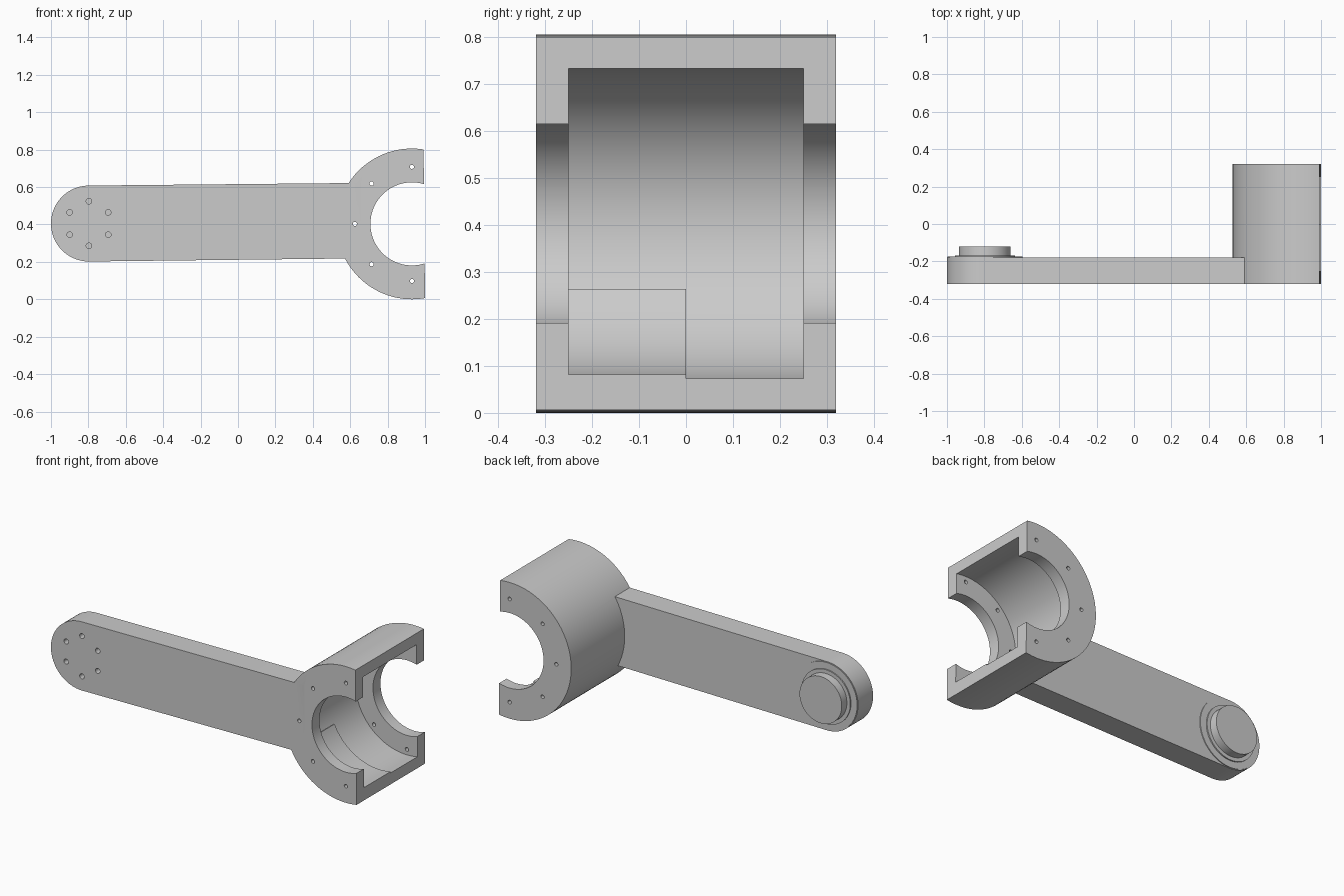
import bpy, bmesh
from math import sin, cos, pi, radians
from mathutils import Matrix, Vector

cube = bpy.data.objects.get("Cube")
if cube:
    bpy.data.objects.remove(cube, do_unlink=True)

grey = bpy.data.materials.new("light_grey_metal")
grey.use_nodes = True
grey.diffuse_color = (0.6, 0.6, 0.6, 1)
grey.node_tree.nodes["Principled BSDF"].inputs["Base Color"].default_value = (0.6, 0.6, 0.6, 1)

HUB = (0.93, 0.403)      # clamp housing axis (x, z)
PIVOT = (-0.797, 0.405)  # rounded arm end axis (x, z)
TILT = radians(0.6)      # slight slope of the whole arm
FRONT, BACK = -0.32, 0.32


def arc(centre, radius, start, end, steps):
    return [(centre[0] + radius * cos(radians(start + (end - start) * i / steps)),
             centre[1] + radius * sin(radians(start + (end - start) * i / steps)))
            for i in range(steps + 1)]


def prism(name, outline, y0, y1):
    """Extrude an (x, z) outline along y."""
    bm = bmesh.new()
    face = bm.faces.new([bm.verts.new((x, y0, z)) for x, z in outline])
    new = bmesh.ops.extrude_face_region(bm, geom=[face])["geom"]
    bmesh.ops.translate(bm, vec=(0, y1 - y0, 0),
                        verts=[v for v in new if isinstance(v, bmesh.types.BMVert)])
    bmesh.ops.recalc_face_normals(bm, faces=bm.faces)
    mesh = bpy.data.meshes.new(name)
    bm.to_mesh(mesh)
    bm.free()
    mesh.materials.append(grey)
    obj = bpy.data.objects.new(name, mesh)
    bpy.context.collection.objects.link(obj)
    return obj


def disc(name, centre, radius, y0, y1, sides=96):
    return prism(name, arc(centre, radius, 0, 360, sides)[:-1], y0, y1)


def combine(target, tool, operation):
    """Apply a boolean and discard the tool."""
    mod = target.modifiers.new("boolean", "BOOLEAN")
    mod.operation, mod.solver, mod.object = operation, "EXACT", tool
    bpy.context.view_layer.objects.active = target
    bpy.ops.object.modifier_apply(modifier=mod.name)
    bpy.data.objects.remove(tool, do_unlink=True)


def on_circle(centre, radius, degrees):
    return (centre[0] + radius * cos(radians(degrees)),
            centre[1] + radius * sin(radians(degrees)))


# Flat arm with one rounded end, joined to the round housing
outline = arc(PIVOT, 0.203, 90, 270, 48) + [(0.66, 0.219), (0.66, 0.622)]
body = prism("arm_and_housing", outline, FRONT, -0.18)
combine(body, disc("housing", HUB, 0.403, FRONT, BACK), "UNION")

# Bearing cavity and the smaller openings through both end walls
combine(body, disc("cavity", HUB, 0.337, -0.25, 0.25), "DIFFERENCE")
combine(body, disc("opening", HUB, 0.222, -0.4, 0.4), "DIFFERENCE")


def split_cut(target):
    """Slice off the open side of the housing along the sloped split plane."""
    side = [(1.0, -0.02), (1.6, -0.02), (1.6, 0.9), (0.992, 0.82)]
    combine(target, prism("split", side, -0.6, 0.6), "DIFFERENCE")


split_cut(body)

# Bolt holes through the housing walls and in the rounded end
for degrees in range(90, 271, 45):
    hole = disc("hole", on_circle(HUB, 0.305, degrees), 0.011, -0.4, 0.4, 20)
    combine(body, hole, "DIFFERENCE")
for degrees in range(30, 390, 60):
    hole = disc("hole", on_circle(PIVOT, 0.119, degrees), 0.015, -0.4, -0.25, 20)
    combine(body, hole, "DIFFERENCE")

# Thin liner pad in the lower front part of the cavity
liner = prism("cavity_liner", arc(HUB, 0.338, 205, 285, 24) + arc(HUB, 0.329, 285, 205, 24),
              -0.25, 0.0)
split_cut(liner)

# Stepped pivot boss on the back of the rounded end
parts = [body, liner,
         disc("pivot_pad", PIVOT, 0.2, -0.185, -0.175),
         disc("pivot_collar", PIVOT, 0.16, -0.18, -0.168),
         disc("pivot_boss", PIVOT, 0.138, -0.18, -0.12)]

# Smooth round walls with sharp edges
bpy.ops.object.select_all(action="DESELECT")
for part in parts:
    part.select_set(True)
bpy.context.view_layer.objects.active = body
bpy.ops.object.shade_smooth_by_angle(angle=radians(30))
